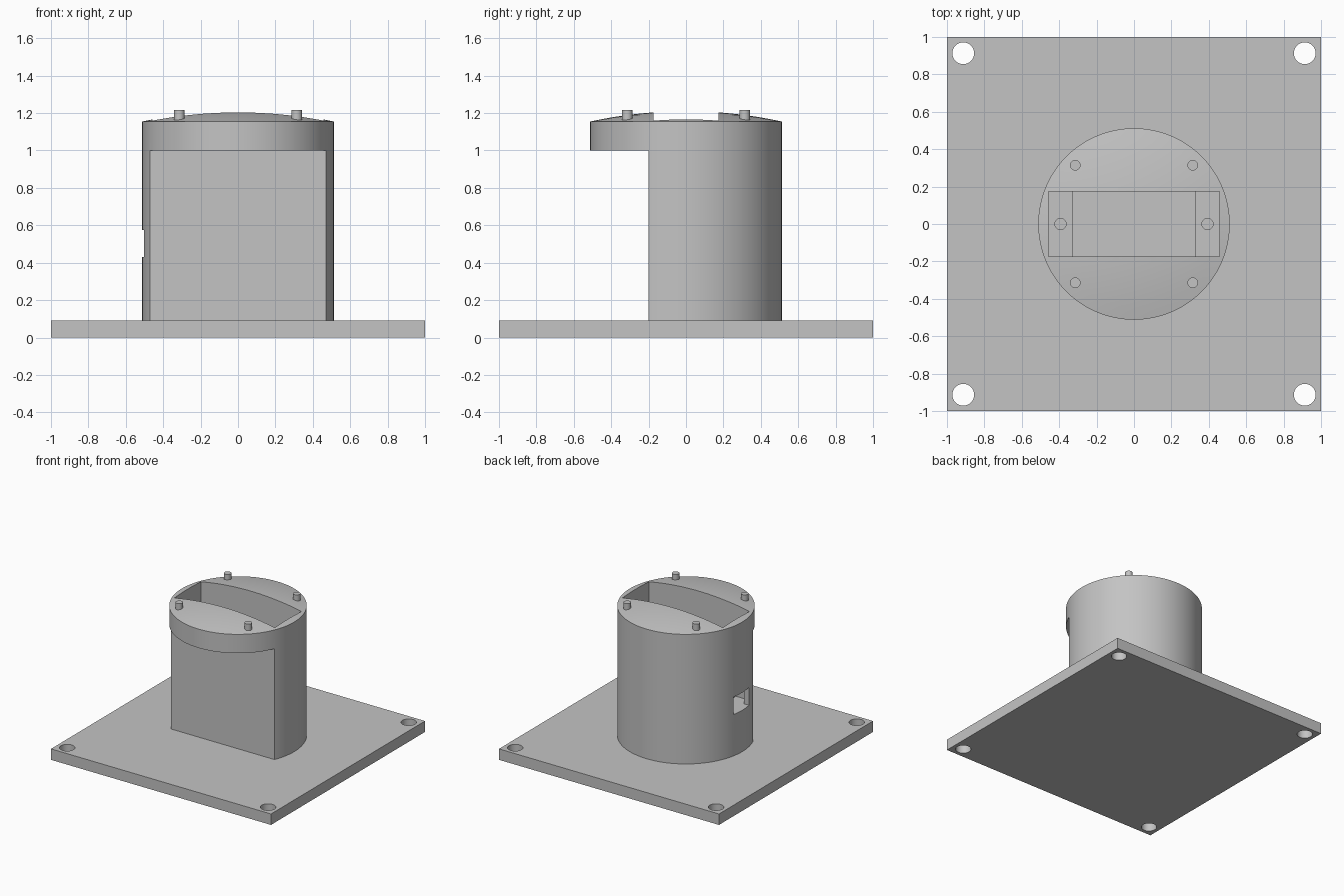
import bpy, bmesh, math
from mathutils import Matrix, Vector

if "Cube" in bpy.data.objects:
    bpy.data.objects.remove(bpy.data.objects["Cube"], do_unlink=True)

PLATE_TOP, RIM, PEAK, RADIUS = 0.09, 1.155, 1.21, 0.512

grey = bpy.data.materials.new("plain grey")
grey.use_nodes = True
colour = (0.55, 0.55, 0.55, 1)
grey.diffuse_color = colour
grey.node_tree.nodes["Principled BSDF"].inputs["Base Color"].default_value = colour


def finish(name, bm):
    bmesh.ops.recalc_face_normals(bm, faces=bm.faces)
    mesh = bpy.data.meshes.new(name)
    bm.to_mesh(mesh)
    bm.free()
    mesh.materials.append(grey)
    obj = bpy.data.objects.new(name, mesh)
    bpy.context.collection.objects.link(obj)
    return obj


def box(name, low, high):
    low, high = Vector(low), Vector(high)
    bm = bmesh.new()
    place = Matrix.Translation((low + high) / 2) @ Matrix.Diagonal((*(high - low), 1))
    bmesh.ops.create_cube(bm, size=1, matrix=place)
    return finish(name, bm)


def rod(name, x, y, radius, bottom, top, sides=32):
    bm = bmesh.new()
    bmesh.ops.create_cone(bm, cap_ends=True, segments=sides, radius1=radius, radius2=radius,
                          depth=top - bottom,
                          matrix=Matrix.Translation((x, y, (bottom + top) / 2)))
    return finish(name, bm)


def activate(obj):
    bpy.ops.object.select_all(action="DESELECT")
    obj.select_set(True)
    bpy.context.view_layer.objects.active = obj


def cut(obj, cutter):
    cutter.hide_render = True
    activate(obj)
    mod = obj.modifiers.new("cut", "BOOLEAN")
    mod.operation, mod.solver, mod.object = "DIFFERENCE", "EXACT", cutter
    bpy.ops.object.modifier_apply(modifier=mod.name)
    bpy.data.objects.remove(cutter, do_unlink=True)


def smooth(obj):
    activate(obj)
    bpy.ops.object.shade_smooth_by_angle(angle=math.radians(30))


corners = [(sx, sy) for sx in (-1, 1) for sy in (-1, 1)]

# Square base plate with a bolt hole in each corner
plate = box("base_plate", (-1, -1, 0), (1, 1, PLATE_TOP))
for sx, sy in corners:
    cut(plate, rod("bolt_hole", sx * 0.913, sy * 0.913, 0.058, -0.1, 0.2))
smooth(plate)

# Round housing with a shallow domed top, turned from a profile
rise = PEAK - RIM
dome = (RADIUS ** 2 + rise ** 2) / (2 * rise)
steps = 8
profile = [(0, PLATE_TOP), (RADIUS, PLATE_TOP)]
for i in range(steps + 1):
    r = RADIUS * (1 - i / steps)
    profile.append((r, PEAK - dome + math.sqrt(dome ** 2 - r ** 2)))
bm = bmesh.new()
verts = [bm.verts.new((r, 0, z)) for r, z in profile]
edges = [bm.edges.new(pair) for pair in zip(verts, verts[1:])]
bmesh.ops.spin(bm, geom=verts + edges, cent=(0, 0, 0), axis=(0, 0, 1),
               angle=math.tau, steps=96)
bmesh.ops.remove_doubles(bm, verts=bm.verts, dist=0.0005)
housing = finish("housing", bm)

# Flat front relief under the overhanging rim
cut(housing, box("front_relief", (-1, -1, -0.1), (1, -0.2, 1.0)))

# Stepped pocket: wide upper part, narrower well between two ledges
LEDGE = 0.43
cut(housing, box("upper_pocket", (-0.457, -0.174, LEDGE), (0.457, 0.174, 2)))
cut(housing, box("lower_well", (-0.33, -0.174, 0), (0.33, 0.174, LEDGE + 0.1)))
for side in (-1, 1):
    cut(housing, rod("screw_hole", side * 0.393, 0, 0.03, LEDGE - 0.2, LEDGE + 0.1))

# Cable window through the side wall
cut(housing, box("cable_window", (-0.7, -0.1, LEDGE), (-0.4, 0.1, 0.575)))
smooth(housing)

# Four short locating pins on the dome
for sx, sy in corners:
    name = ("front" if sy < 0 else "back") + ("_left" if sx > 0 else "_right") + "_pin"
    smooth(rod(name, sx * 0.314, sy * 0.314, 0.028, 1.14, 1.217, 24))
